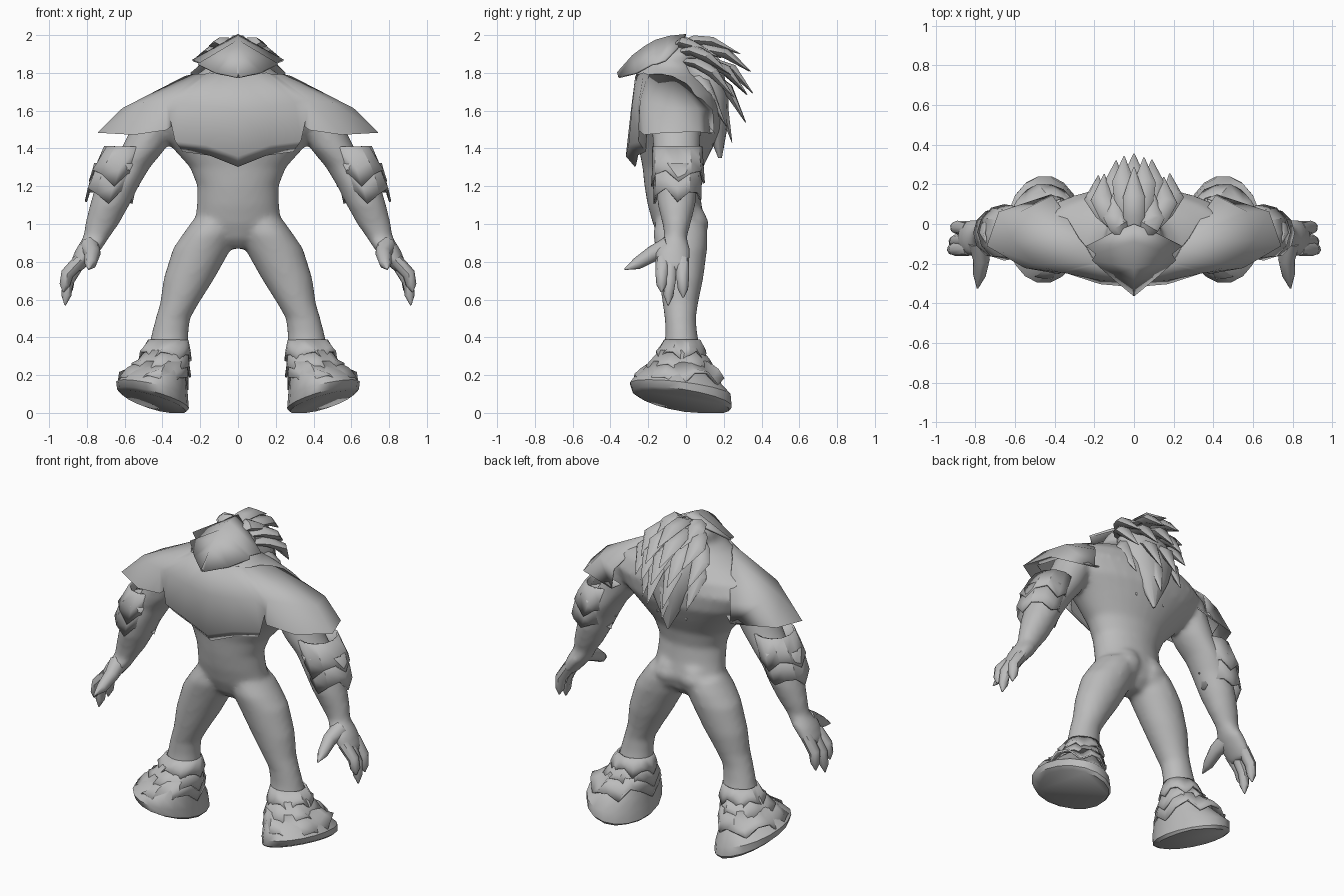
import bpy, bmesh, math, random
from mathutils import Vector

random.seed(4)
cube = bpy.data.objects.get("Cube")
if cube:
    bpy.data.objects.remove(cube)

grey = bpy.data.materials.new("stone_grey")
tone = (0.5, 0.5, 0.5, 1)
grey.use_nodes = True
grey.diffuse_color = tone
grey.node_tree.nodes["Principled BSDF"].inputs["Base Color"].default_value = tone


def finish(name, bm, mirror=False, thickness=0, angle=45):
    """Turn a bmesh into a shaded object, optionally mirrored and thickened."""
    bmesh.ops.recalc_face_normals(bm, faces=bm.faces)
    mesh = bpy.data.meshes.new(name)
    bm.to_mesh(mesh)
    bm.free()
    mesh.materials.append(grey)
    mesh.shade_smooth()
    mesh.set_sharp_from_angle(angle=math.radians(angle))
    obj = bpy.data.objects.new(name, mesh)
    bpy.context.collection.objects.link(obj)
    if mirror:
        obj.modifiers.new("mirror", 'MIRROR').merge_threshold = 0.002
    if thickness:
        solid = obj.modifiers.new("solid", 'SOLIDIFY')
        solid.thickness = thickness
        solid.offset = 0
    return obj


def bridge(bm, rows, closed=True, caps=True):
    """Join rows of vertices with quads."""
    n = len(rows[0])
    for a, b in zip(rows, rows[1:]):
        for i in range(n if closed else n - 1):
            j = (i + 1) % n
            bm.faces.new((a[i], a[j], b[j], b[i]))
    if closed and caps:
        bm.faces.new(rows[0])
        bm.faces.new(rows[-1])


def oval(n):
    return [(math.cos(math.tau * i / n), math.sin(math.tau * i / n)) for i in range(n)]


def loft(bm, rings, side=1, n=20):
    """Closed form through level oval rings (x, y, z, half width, half depth)."""
    bridge(bm, [[bm.verts.new((side * (x + rx * c), y + ry * s, z)) for c, s in oval(n)]
                for x, y, z, rx, ry in rings])


def tube(bm, points, widths, flat=1.0, n=8):
    """Tapered tube along a path; flat squashes its thickness."""
    points = [Vector(p) for p in points]
    rows = []
    for i, p in enumerate(points):
        way = points[min(i + 1, len(points) - 1)] - points[max(i - 1, 0)]
        turn = way.to_track_quat('Z', 'Y')
        rows.append([bm.verts.new(p + turn @ Vector((widths[i] * c, widths[i] * flat * s, 0)))
                     for c, s in oval(n)])
    bridge(bm, rows)


def skirt(name, top, bottom, jag, n=18):
    """Flared band with a ragged hem, one on each side."""
    bm = bmesh.new()
    rows = []
    for k in (0, 0.6, 1):
        x, y, z, rx, ry = [a + (b - a) * k for a, b in zip(top, bottom)]
        row = []
        for i, (c, s) in enumerate(oval(n)):
            drop = jag * k * ((i % 3 == 0) - 0.4 + random.uniform(-0.3, 0.3))
            grow = 1 + random.uniform(-0.03, 0.03)
            row.append(bm.verts.new((x + rx * c * grow, y + ry * s * grow, z - drop)))
        rows.append(row)
    bridge(bm, rows, caps=False)
    finish(name, bm, mirror=True, thickness=0.012, angle=35)


# Body: torso, buttocks, arms and legs fused into one skin
TORSO = [(0, -.03, .87, .05, .06), (0, -.03, .92, .16, .11), (0, -.035, 1, .23, .14),
         (0, -.06, 1.1, .218, .143), (0, -.075, 1.2, .215, .145), (0, -.07, 1.3, .255, .16),
         (0, -.055, 1.4, .345, .195), (0, -.045, 1.5, .45, .228), (0, -.05, 1.6, .53, .238),
         (0, -.055, 1.68, .46, .22), (0, -.075, 1.74, .34, .195), (0, -.1, 1.79, .22, .17),
         (0, -.09, 1.84, .15, .15), (0, -.05, 1.9, .14, .12), (0, -.03, 1.96, .06, .07)]
BUTTOCK = [(.09, .02, .89, .03, .03), (.095, .025, .93, .08, .075), (.09, .025, 1, .1, .1),
           (.08, .01, 1.07, .085, .085), (.07, 0, 1.13, .03, .03)]
ARM = [(.4, -.04, 1.62, .12, .13), (.45, -.05, 1.5, .12, .13), (.5, -.05, 1.4, .118, .125),
       (.57, -.04, 1.3, .105, .115), (.64, -.05, 1.2, .115, .11), (.68, -.05, 1.1, .105, .1),
       (.72, -.05, 1, .09, .075), (.75, -.055, .93, .07, .06), (.795, -.07, .86, .068, .095),
       (.84, -.07, .79, .05, .09), (.86, -.07, .75, .035, .07)]
LEG = [(.12, -.03, 1.02, .12, .13), (.15, -.03, .95, .14, .145), (.19, -.025, .87, .155, .138),
       (.26, -.025, .71, .135, .117), (.31, -.03, .58, .103, .095), (.345, -.03, .5, .092, .083),
       (.36, -.025, .42, .098, .085), (.37, -.02, .32, .11, .1)]
bm = bmesh.new()
loft(bm, TORSO, n=32)
for side in (1, -1):
    for part in (BUTTOCK, ARM, LEG):
        loft(bm, part, side)
body = finish("body", bm)
skin = body.modifiers.new("fuse", 'REMESH')
skin.mode = 'VOXEL'
skin.voxel_size = 0.016
skin.use_smooth_shade = True
relax = body.modifiers.new("relax", 'SMOOTH')
relax.factor = 0.5
relax.iterations = 8

# Fingers and thumb
bm = bmesh.new()
for y, tip in ((-.125, (.925, -.13, .64)), (-.08, (.915, -.095, .57)), (-.02, (.905, -.015, .61))):
    root = Vector((.835, y, .81))
    tip = Vector(tip)
    knuckle = root.lerp(tip, 0.5) + Vector((.025, 0, .01))
    tube(bm, (root, knuckle, knuckle.lerp(tip, 0.6), tip), (.036, .034, .028, .004))
tube(bm, ((.785, -.09, .88), (.77, -.18, .84), (.78, -.26, .79), (.79, -.325, .76)),
     (.055, .042, .032, .004))
finish("fingers", bm, mirror=True)

# Mantle over chest and shoulders, with a folded hem
COLLAR = [(0, -.265, 1.78), (.08, -.255, 1.79), (.15, -.22, 1.8), (.18, -.2, 1.79),
          (.2, -.19, 1.79), (.24, -.12, 1.79), (.28, -.07, 1.78), (.32, 0, 1.74), (.36, .07, 1.67)]
MIDDLE = [(0, -.288, 1.6), (.17, -.282, 1.62), (.3, -.255, 1.64), (.34, -.245, 1.65),
          (.38, -.24, 1.65), (.5, -.2, 1.64), (.61, -.08, 1.61), (.57, .06, 1.61), (.41, .14, 1.6)]
HEM = [(0, -.315, 1.36), (.17, -.3, 1.42), (.33, -.25, 1.44), (.365, -.24, 1.58),
       (.38, -.25, 1.5), (.55, -.22, 1.475), (.74, -.11, 1.485), (.68, .06, 1.49), (.42, .15, 1.48)]
FOLD = [(x * .88, y * .85, z + (-.055 if x < .34 else .03)) for x, y, z in HEM]
bm = bmesh.new()
bridge(bm, [[bm.verts.new(p) for p in row] for row in (COLLAR, MIDDLE, HEM, FOLD)], closed=False)
finish("mantle", bm, mirror=True, thickness=0.008, angle=60)

# Beaked hood
RIDGE = [(0, 0, 2), (0, -.09, 1.99), (0, -.16, 1.97), (0, -.22, 1.935), (0, -.28, 1.89), (0, -.36, 1.8)]
EDGE = [(.11, -.045, 1.93), (.24, -.11, 1.865), (.19, -.15, 1.85), (.21, -.18, 1.845),
        (.12, -.26, 1.8), (.005, -.355, 1.775)]
bm = bmesh.new()
bridge(bm, [[bm.verts.new(p) for p in row] for row in (RIDGE, EDGE)], closed=False)
finish("hood", bm, mirror=True, thickness=0.012, angle=30)

# Mane: pointed back plate and rows of swept tufts
bm = bmesh.new()
loft(bm, [(0, .04, 1.88, .13, .1), (0, .08, 1.8, .17, .12), (0, .125, 1.68, .17, .1),
          (0, .16, 1.54, .11, .065), (0, .18, 1.35, .006, .01)], n=12)
finish("mane_plate", bm)
ROWS = [(3, .09, (-.05, 1.94), (.14, 1.965), (.29, 1.9)),
        (4, .15, (-.02, 1.91), (.23, 1.905), (.355, 1.81)),
        (5, .18, (0, 1.86), (.25, 1.82), (.36, 1.69)),
        (4, .16, (.05, 1.8), (.235, 1.72), (.33, 1.54)),
        (3, .1, (.1, 1.74), (.215, 1.61), (.26, 1.43))]
bm = bmesh.new()
for count, spread, root, mid, tip in ROWS:
    for i in range(count):
        s = 2 * i / (count - 1) - 1
        x = s * spread
        back = 0.1 * s * s + random.uniform(0, 0.02)
        start = (x * .55, root[0], root[1])
        bend = (x * 1.1, mid[0] - back, mid[1] - .02 * s * s)
        end = (x, tip[0] - back, tip[1] - .02 * s * s)
        near = Vector(start).lerp(Vector(bend), 0.5) + Vector((0, 0, .02))
        tube(bm, (start, near, bend, end), (.035, .055, .055, .003), flat=0.55, n=6)
finish("mane_tufts", bm)

# Arm bands
skirt("upper_arm_band", (.59, -.045, 1.41, .115, .125), (.655, -.04, 1.25, .128, .138), .06, n=12)
skirt("lower_arm_band", (.63, -.045, 1.32, .127, .13), (.685, -.045, 1.15, .118, .122), .06, n=12)

# Shaggy boots: three fur layers over a tilted foot
skirt("boot_cuff", (.37, -.02, .385, .1, .09), (.385, -.025, .3, .135, .13), .04)
skirt("boot_fur_middle", (.38, -.025, .33, .11, .11), (.41, -.035, .23, .155, .175), .05)
skirt("boot_fur_lower", (.395, -.03, .27, .13, .15), (.45, -.035, .17, .185, .235), .06)
bm = bmesh.new()
loft(bm, [(.445, -.01, 0, .17, .24), (.45, -.02, .02, .19, .265), (.455, -.03, .08, .19, .27),
          (.435, -.045, .15, .165, .225), (.395, -.04, .25, .125, .14)], n=18)
for v in bm.verts:
    x, y, z = v.co
    ease = max(0, 1 - z / 0.3)
    lean = 0.29 * (x - 0.45) - 0.16 * y
    v.co.z = max(0, z + ease * (0.055 + lean))
finish("foot", bm, mirror=True, angle=40)
